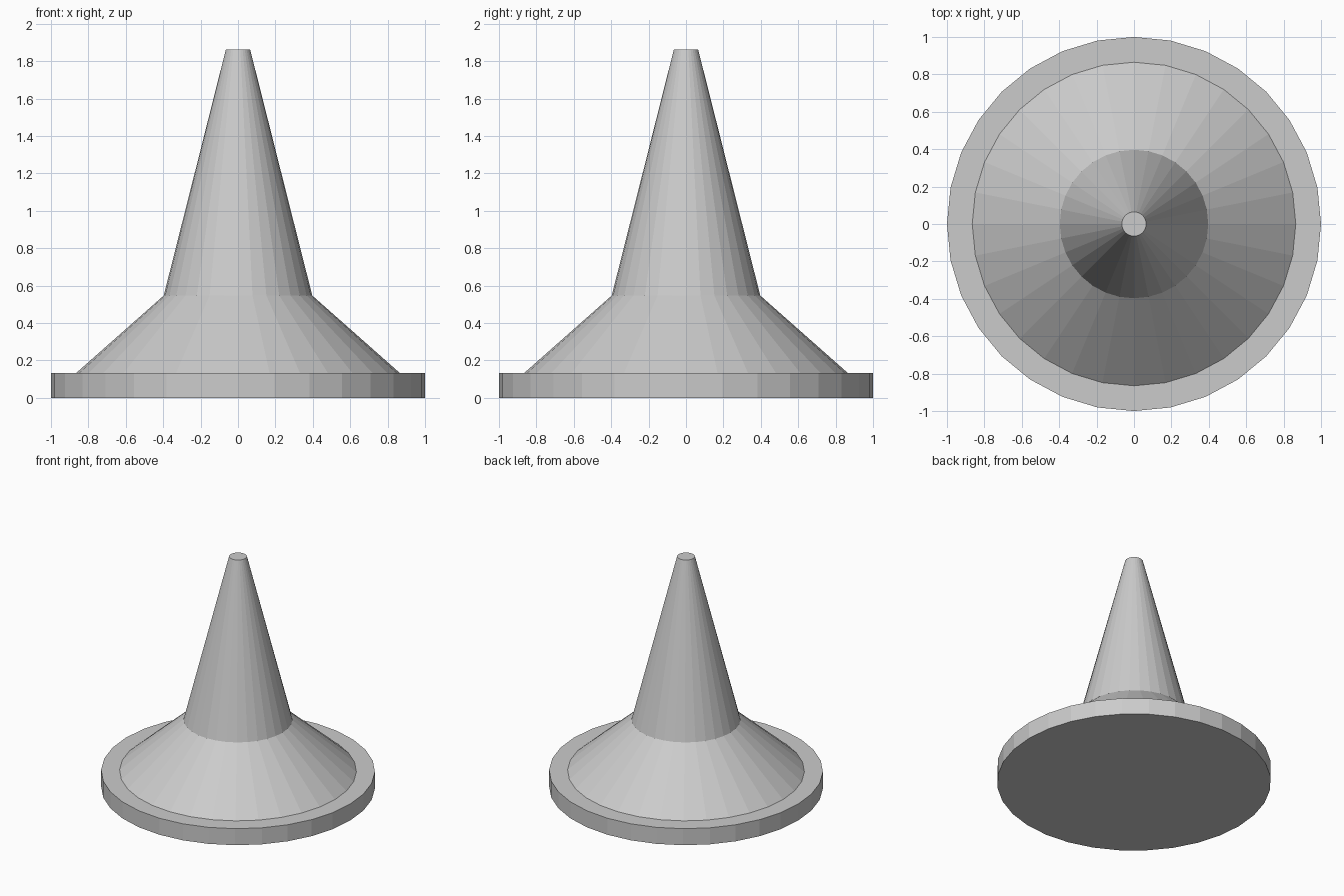
import bpy, bmesh
from math import tau
from mathutils import Vector

cube = bpy.data.objects.get("Cube")
if cube:
    bpy.data.objects.remove(cube, do_unlink=True)

SIDES = 32


def make_material(name, rgb):
    mat = bpy.data.materials.new(name)
    mat.use_nodes = True
    mat.diffuse_color = (*rgb, 1)
    mat.node_tree.nodes["Principled BSDF"].inputs["Base Color"].default_value = (*rgb, 1)
    return mat


def lathe(name, profile, mat):
    """Turn a (radius, height) profile around z and cap both ends."""
    bm = bmesh.new()
    verts = [bm.verts.new((r, 0, z)) for r, z in profile]
    edges = [bm.edges.new(pair) for pair in zip(verts, verts[1:])]
    bmesh.ops.spin(bm, geom=verts + edges, cent=Vector(), axis=Vector((0, 0, 1)),
                   angle=tau, steps=SIDES, use_duplicate=False)
    bmesh.ops.remove_doubles(bm, verts=bm.verts[:], dist=0.0005)
    bmesh.ops.holes_fill(bm, edges=[e for e in bm.edges if e.is_boundary], sides=0)
    bmesh.ops.recalc_face_normals(bm, faces=bm.faces[:])
    mesh = bpy.data.meshes.new(name)
    bm.to_mesh(mesh)
    bm.free()
    mesh.materials.append(mat)
    obj = bpy.data.objects.new(name, mesh)
    bpy.context.collection.objects.link(obj)
    return obj


grey = make_material("light grey", (0.6, 0.6, 0.6))

# Disc base, sloping skirt and blunt spire as one closed faceted solid
lathe("spired_cone", [
    (1.0, 0.0), (1.0, 0.133),      # disc rim
    (0.865, 0.133),                # foot of the skirt
    (0.397, 0.547),                # foot of the spire
    (0.065, 1.862),                # blunt tip
], grey)
